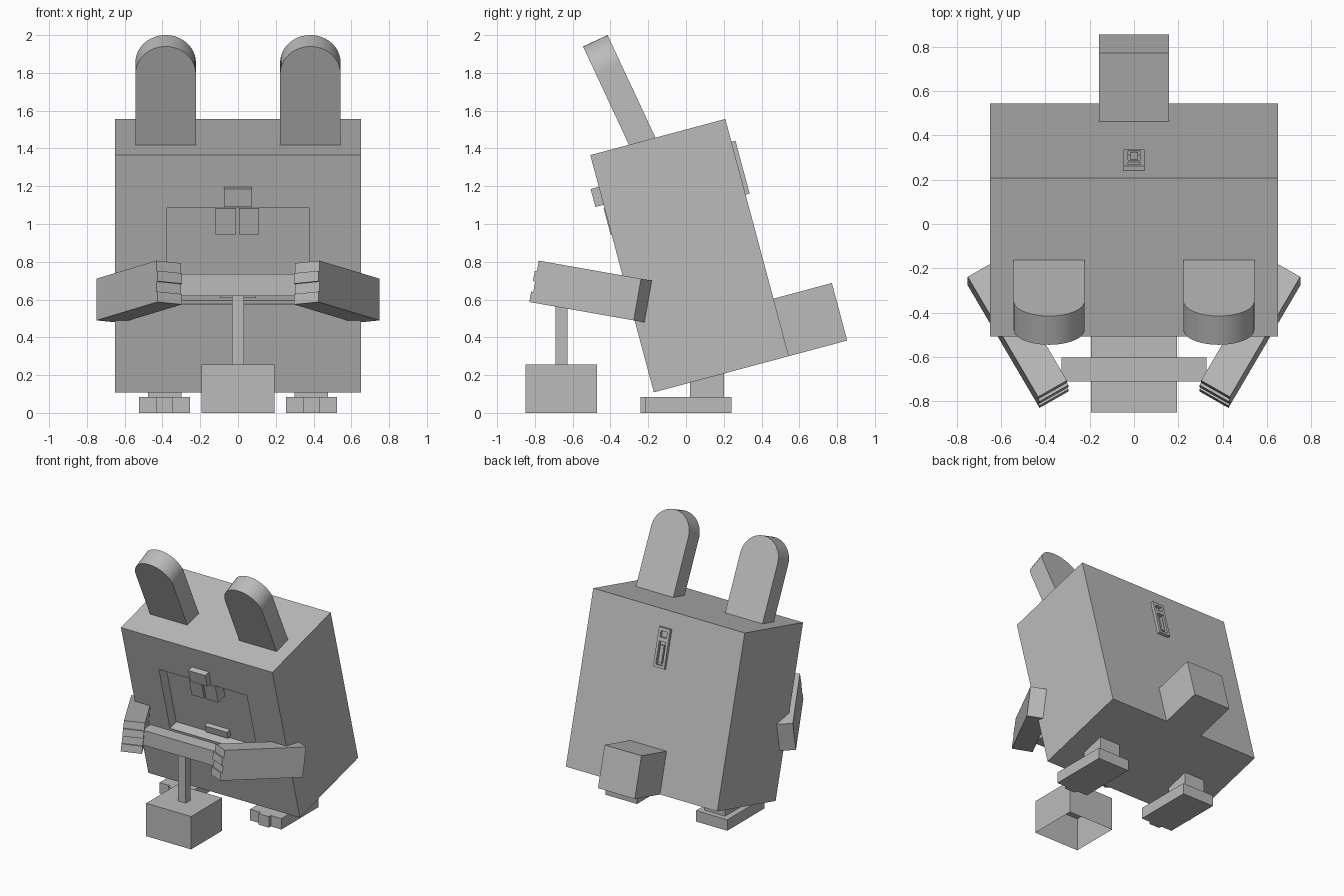
import bpy, bmesh, math
from mathutils import Matrix, Vector

cube = bpy.data.objects.get("Cube")
if cube:
    bpy.data.objects.remove(cube, do_unlink=True)

# Single flat grey
grey = bpy.data.materials.new("plain grey")
grey.use_nodes = True
grey.diffuse_color = (0.5, 0.5, 0.5, 1)
grey.node_tree.nodes["Principled BSDF"].inputs["Base Color"].default_value = (0.5, 0.5, 0.5, 1)


def finish(name, bm, frame):
    bmesh.ops.recalc_face_normals(bm, faces=bm.faces[:])
    mesh = bpy.data.meshes.new(name)
    bm.to_mesh(mesh)
    bm.free()
    mesh.materials.append(grey)
    obj = bpy.data.objects.new(name, mesh)
    bpy.context.collection.objects.link(obj)
    obj.matrix_world = frame
    return obj


def box_mesh(x, y, z):
    bm = bmesh.new()
    bmesh.ops.create_cube(bm, size=1)
    for v in bm.verts:
        v.co = [r[0] if c < 0 else r[1] for c, r in zip(v.co, (x, y, z))]
    return bm


def box(name, x, y, z, frame=Matrix()):
    return finish(name, box_mesh(x, y, z), frame)


def recessed_box(name, x, y, z, side, hole_x, hole_z, depth, frame):
    """Box with a rectangular pocket in its front (side -1) or back (side 1)."""
    bm = box_mesh(x, y, z)
    bm.normal_update()
    face = next(f for f in bm.faces if f.normal.y * side > 0.9)
    mid = face.calc_center_median()
    bmesh.ops.inset_individual(bm, faces=[face], thickness=0.01)
    for v in face.verts:
        v.co.x = hole_x[0] if v.co.x < mid.x else hole_x[1]
        v.co.z = hole_z[0] if v.co.z < mid.z else hole_z[1]
    floor = bmesh.ops.extrude_discrete_faces(bm, faces=[face])["faces"][0]
    for v in floor.verts:
        v.co.y -= side * depth
    return finish(name, bm, frame)


# Leaning body with a shallow mouth
lean = Matrix.Translation((0, 0.019, 0.8325)) @ Matrix.Rotation(math.radians(15), 4, "X")
recessed_box("body", (-0.65, 0.65), (-0.37, 0.37), (-0.65, 0.65), -1,
             (-0.377, 0.377), (-0.167, 0.36), 0.08, lean)
box("nose", (-0.073, 0.073), (-0.415, -0.365), (0.378, 0.476), lean)
box("tongue", (-0.095, 0.095), (-0.325, -0.285), (-0.145, -0.09), lean)
box("right_tooth", (-0.118, -0.01), (-0.375, -0.285), (0.216, 0.359), lean)
box("left_tooth", (0.005, 0.11), (-0.375, -0.285), (0.216, 0.359), lean)
box("tail", (-0.158, 0.158), (0.36, 0.69), (-0.65, -0.335), lean)

# Zip plate on the back
recessed_box("zip_top", (-0.048, 0.048), (0.36, 0.392), (0.44, 0.525), 1,
             (-0.027, 0.027), (0.455, 0.5), 0.02, lean)
recessed_box("zip_bottom", (-0.048, 0.048), (0.36, 0.392), (0.235, 0.44), 1,
             (-0.028, 0.028), (0.255, 0.425), 0.02, lean)
box("zip_pull", (-0.015, 0.015), (0.365, 0.388), (0.27, 0.4), lean)


def ear(name, x):
    frame = Matrix.Translation((x, -0.48, 1.97)) @ Matrix.Rotation(math.radians(25), 4, "X")
    r, half, steps = 0.16, 0.0715, 24
    outline = [(-r, -0.64), (r, -0.64)]
    for i in range(steps + 1):
        a = math.pi * i / steps
        outline.append((r * math.cos(a), r * math.sin(a) - r))
    bm = bmesh.new()
    face = bm.faces.new([bm.verts.new((px, -half, pz)) for px, pz in outline])
    new = bmesh.ops.extrude_face_region(bm, geom=[face])["geom"]
    moved = [v for v in new if isinstance(v, bmesh.types.BMVert)]
    bmesh.ops.translate(bm, verts=moved, vec=(0, 2 * half, 0))
    obj = finish(name, bm, frame)
    bpy.ops.object.select_all(action="DESELECT")
    obj.select_set(True)
    bpy.context.view_layer.objects.active = obj
    bpy.ops.object.shade_smooth_by_angle(angle=math.radians(30))


for side, s in (("left", 1), ("right", -1)):
    ear(side + "_ear", s * 0.383)

    # Foot with three toes and a short leg
    foot = Matrix.Translation((s * 0.388, 0, 0))
    box(side + "_leg", (-0.088, 0.088), (0.02, 0.2), (0.08, 0.32), foot)
    box(side + "_foot", (-0.135, 0.135), (-0.16, 0.24), (0, 0.085), foot)
    for i in (-1, 0, 1):
        front = -0.215 if i else -0.24
        box(f"{side}_toe_{i + 2}", (i * 0.09 - 0.045, i * 0.09 + 0.045),
            (front, -0.16), (0, 0.085), foot)

    # Arm reaching inwards and up, with four stacked fingers
    arm = (Matrix.Translation((s * 0.75, -0.2575, 0.6))
           @ Matrix.Rotation(math.radians(-10), 4, "X")
           @ Matrix.Rotation(math.radians(-30 * s), 4, "Z"))
    across = (-0.15, 0) if s > 0 else (0, 0.15)
    box(side + "_arm", across, (-0.625, 0), (-0.112, 0.112), arm)
    for i in range(4):
        low = -0.112 + i * 0.056
        reach = -0.635 if i % 2 else -0.648
        box(f"{side}_finger_{i + 1}", across, (reach, -0.625), (low, low + 0.056), arm)

# Plunger: open-bottomed box, rod and handle
bm = box_mesh((-0.193, 0.193), (-0.85, -0.47), (0, 0.255))
bm.normal_update()
bmesh.ops.delete(bm, geom=[f for f in bm.faces if f.normal.z < -0.9], context="FACES")
finish("plunger_box", bm, Matrix())
box("plunger_rod", (-0.033, 0.033), (-0.69, -0.628), (0.25, 0.63))
box("plunger_handle", (-0.328, 0.328), (-0.71, -0.602), (0.62, 0.735))
